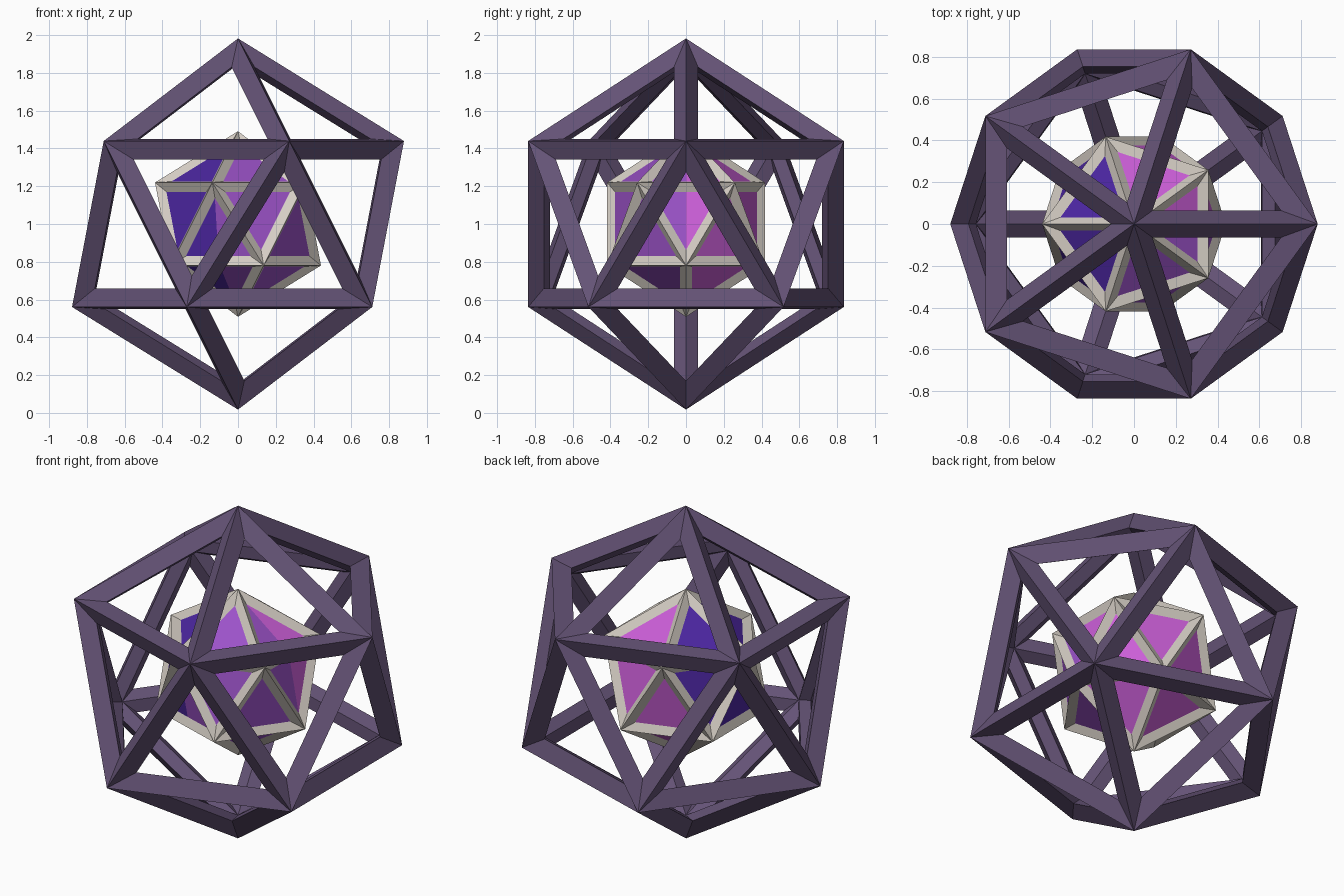
import bpy, bmesh, math
from mathutils import Vector

if "Cube" in bpy.data.objects:
    bpy.data.objects.remove(bpy.data.objects["Cube"])

def material(name, rgb):
    m = bpy.data.materials.new(name)
    m.diffuse_color = (*rgb, 1)
    m.use_nodes = True
    m.node_tree.nodes["Principled BSDF"].inputs["Base Color"].default_value = m.diffuse_color
    return m

plum = material("dark plum", (0.128, 0.086, 0.180))
bone = material("pale stone", (0.66, 0.61, 0.55))
gem_mats = [material("indigo", (0.075, 0.020, 0.37)),
            material("violet", (0.33, 0.085, 0.58)),
            material("orchid", (0.61, 0.115, 0.70))]

BASE = 1 / 1.0943        # core radius so that the frame's outer tips reach radius 1
THICK = 0.15 * BASE      # bar thickness

def icosahedron(name, scale, turn, mats):
    bm = bmesh.new()
    bmesh.ops.create_icosphere(bm, subdivisions=1, radius=BASE * scale)
    c, s = math.cos(turn), math.sin(turn)
    for v in bm.verts:
        x, y, z = v.co
        v.co = (c * x - s * y, s * x + c * y, z)
    me = bpy.data.meshes.new(name)
    bm.to_mesh(me)
    bm.free()
    ob = bpy.data.objects.new(name, me)
    bpy.context.collection.objects.link(ob)
    ob.location.z = 1
    for m in mats:
        me.materials.append(m)
    return ob

def frame(name, scale, turn, mat):
    ob = icosahedron(name, scale, turn, [mat])
    w = ob.modifiers.new("bars", 'WIREFRAME')
    w.thickness = THICK * scale
    w.offset = 0
    w.use_even_offset = True
    w.use_replace = True
    return ob

# open bar frames
frame("outer_frame", 1.0, 0, plum)
frame("inner_frame", 0.5, math.pi, bone)

# solid core, split into three colour sectors around the vertical axis
core = icosahedron("core", 0.5, math.pi, gem_mats)
bm = bmesh.new()
bm.from_mesh(core.data)
for deg in (0, 252):
    a = math.radians(deg)
    bmesh.ops.bisect_plane(bm, geom=bm.verts[:] + bm.edges[:] + bm.faces[:], dist=1e-4,
                           plane_co=(0, 0, 0), plane_no=Vector((-math.sin(a), math.cos(a), 0)))
for f in bm.faces:
    p = f.calc_center_median()
    deg = math.degrees(math.atan2(p.y, p.x)) % 360
    f.material_index = 0 if 126 < deg < 252 else 1 if deg >= 252 else 2
bm.to_mesh(core.data)
bm.free()
